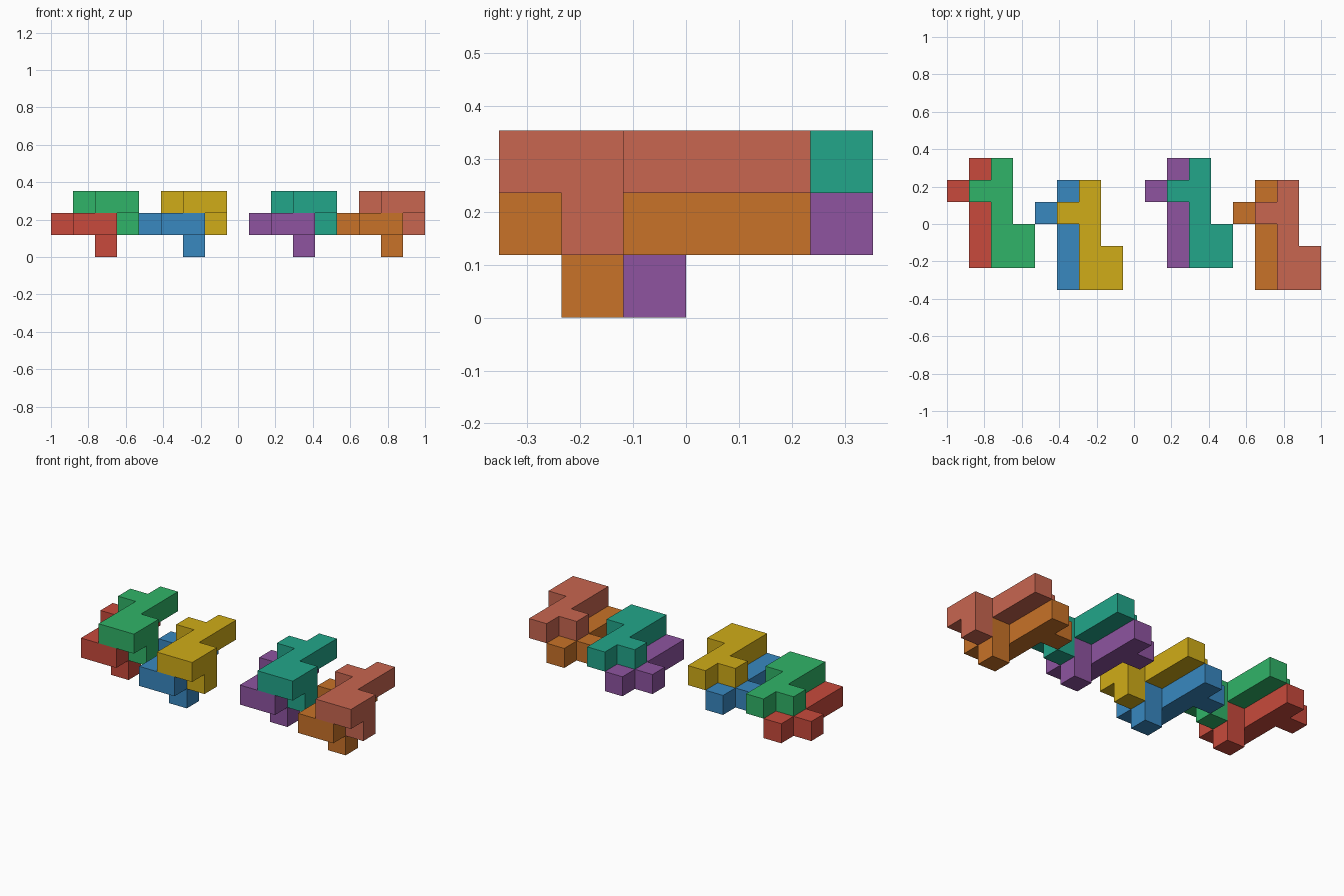
import bpy
import bmesh

if "Cube" in bpy.data.objects:
    bpy.data.objects.remove(bpy.data.objects["Cube"])

U = 2 / 17  # edge of one cube cell

# Cells of the repeated puzzle piece: long bar, side nub, two-cell toe, foot below
PIECE = [(1, j, 1) for j in range(1, 6)] + [(0, 4, 1), (2, 1, 1), (2, 2, 1), (2, 2, 0)]

# For each axis direction, the corners of that side of a unit cell
SIDES = {
    (1, 0, 0): [(1, 0, 0), (1, 1, 0), (1, 1, 1), (1, 0, 1)],
    (-1, 0, 0): [(0, 0, 0), (0, 0, 1), (0, 1, 1), (0, 1, 0)],
    (0, 1, 0): [(0, 1, 0), (0, 1, 1), (1, 1, 1), (1, 1, 0)],
    (0, -1, 0): [(0, 0, 0), (1, 0, 0), (1, 0, 1), (0, 0, 1)],
    (0, 0, 1): [(0, 0, 1), (1, 0, 1), (1, 1, 1), (0, 1, 1)],
    (0, 0, -1): [(0, 0, 0), (0, 1, 0), (1, 1, 0), (1, 0, 0)],
}


def add(a, b):
    return tuple(p + q for p, q in zip(a, b))


def linear(c):
    c /= 255
    return c / 12.92 if c <= 0.04045 else ((c + 0.055) / 1.055) ** 2.4


def make_piece(name, offset, rgb):
    """Skin the outside of the cells, then merge coplanar faces."""
    bm = bmesh.new()
    for cell in PIECE:
        for direction, corners in SIDES.items():
            if add(cell, direction) not in PIECE:
                points = [add(add(cell, c), offset) for c in corners]
                bm.faces.new([bm.verts.new(((x - 8.5) * U, (y - 3) * U, z * U))
                              for x, y, z in points])
    bmesh.ops.remove_doubles(bm, verts=bm.verts, dist=1e-4)
    bmesh.ops.dissolve_limit(bm, angle_limit=0.01, verts=bm.verts, edges=bm.edges)
    bmesh.ops.recalc_face_normals(bm, faces=bm.faces)
    mesh = bpy.data.meshes.new(name)
    bm.to_mesh(mesh)
    bm.free()
    mat = bpy.data.materials.new(name + "_colour")
    mat.diffuse_color = (*[linear(c) for c in rgb], 1)
    mat.use_nodes = True
    mat.node_tree.nodes["Principled BSDF"].inputs["Base Color"].default_value = mat.diffuse_color
    mesh.materials.append(mat)
    bpy.context.collection.objects.link(bpy.data.objects.new(name, mesh))


# Four stacked pairs: the upper piece sits one cell right and one cell up
PAIRS = [
    ((0, 0, 0), ("red", (200, 74, 60)), ("green", (48, 180, 104))),
    ((4, -1, 0), ("blue", (56, 136, 192)), ("yellow", (208, 172, 24))),
    ((9, 0, 0), ("purple", (142, 84, 160)), ("teal", (34, 166, 138))),
    ((13, -1, 0), ("orange", (200, 114, 40)), ("coral", (200, 102, 80))),
]
for offset, (low, low_rgb), (high, high_rgb) in PAIRS:
    make_piece(low + "_lower_piece", offset, low_rgb)
    make_piece(high + "_upper_piece", add(offset, (1, 0, 1)), high_rgb)
